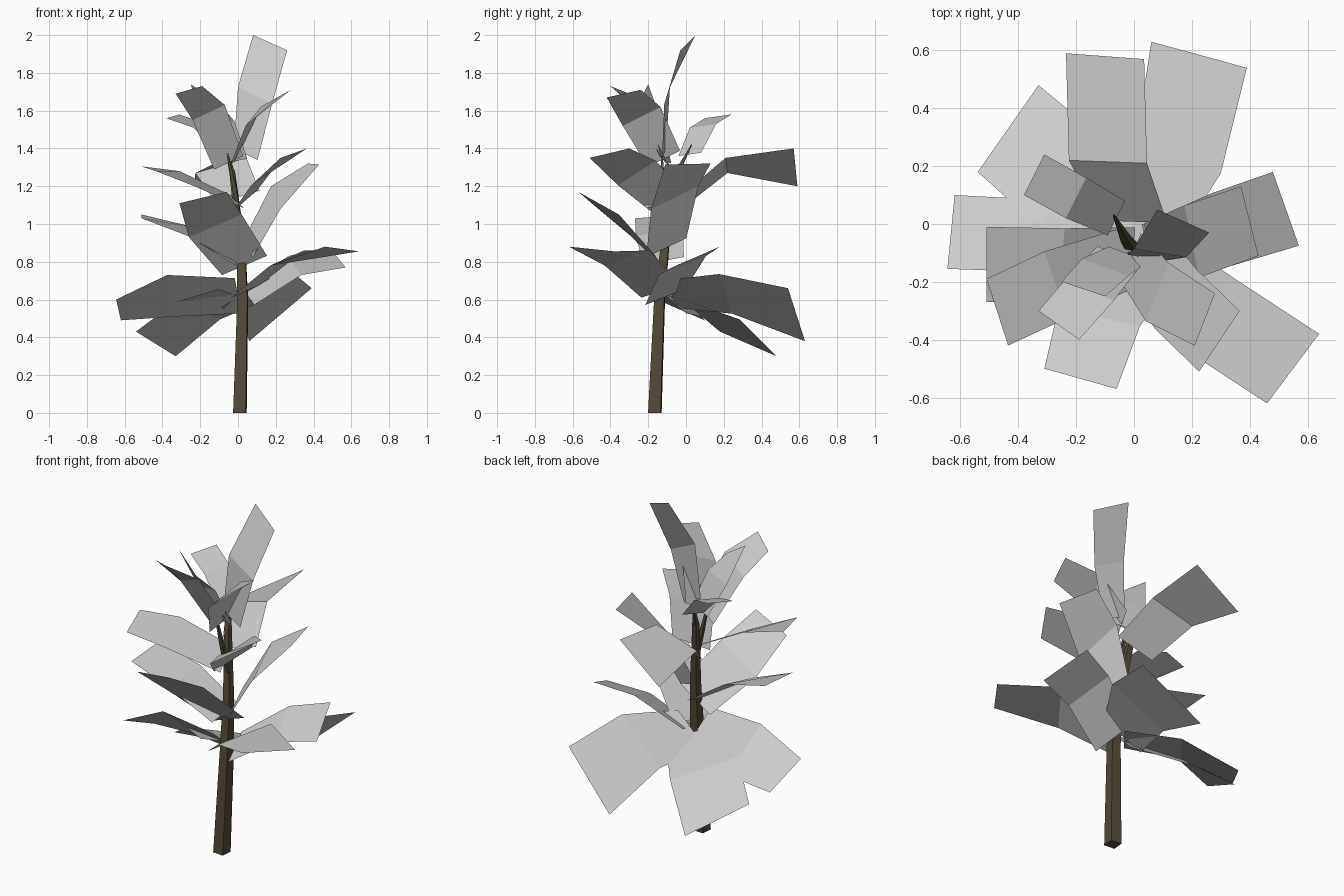
import bpy, math
from mathutils import Vector as V

bark = bpy.data.materials.new("bark")
bark.diffuse_color = (0.09, 0.07, 0.04, 1)


def make(name, verts, faces, mat=None):
    me = bpy.data.meshes.new(name)
    me.from_pydata([tuple(v) for v in verts], [], faces)
    me.update()
    if mat:
        me.materials.append(mat)
    ob = bpy.data.objects.new(name, me)
    bpy.context.collection.objects.link(ob)
    return ob


def stem(name, path):
    """Four-sided tapered tube through (x, y, z, radius) rings."""
    verts, faces = [], []
    for x, y, z, r in path:
        for k in range(4):
            a = math.radians(40 + 90 * k)
            verts.append((x + r * math.cos(a), y + r * math.sin(a), z))
    for i in range(len(path) - 1):
        for k in range(4):
            n = (k + 1) % 4
            faces.append((4*i + k, 4*i + n, 4*i + 4 + n, 4*i + 4 + k))
    top = 4 * (len(path) - 1)
    faces += [(3, 2, 1, 0), (top, top + 1, top + 2, top + 3)]
    return make(name, verts, faces, bark)


def leaf(name, base, mid, tip_a, tip_b, across=None, taper=0.85):
    """Bent leaf card: narrow base, full-width middle, two tip corners.
    'across' is the width vector at the middle, where it twists."""
    a, b = V(tip_a), V(tip_b)
    half = (V(across) if across else b - a) / 2
    base, mid = V(base), V(mid)
    base += (base - mid).normalized() * 0.03   # root reaches into the stem
    verts = [base - half * taper, base + half * taper,
             mid - half, mid + half, a, b]
    return make(name, verts, [(0, 1, 3, 2), (2, 3, 5, 4)])


# Trunk and side branch
stem("trunk", [(0.01, -0.165, 0, 0.047), (0.025, -0.14, 0.6, 0.038),
               (0.015, -0.11, 0.9, 0.03), (-0.03, -0.05, 1.27, 0.02),
               (-0.07, 0.03, 1.42, 0.004)])
stem("side_branch", [(0.01, -0.09, 1.0, 0.018), (-0.02, -0.12, 1.2, 0.015),
                     (-0.06, -0.13, 1.39, 0.005)])

# Lowest ring of large leaves
leaf("low_leaf_back", (0.03, -0.05, 0.63), (0.15, 0.21, 0.63),
     (0.06, 0.63, 0.38), (0.39, 0.54, 0.66), (0.30, -0.07, 0.21), 0.7)
leaf("low_leaf_back_left", (-0.02, -0.06, 0.61), (-0.215, 0.14, 0.54),
     (-0.54, 0.18, 0.43), (-0.33, 0.48, 0.30), (0.24, 0.29, -0.09))
leaf("low_leaf_left", (-0.03, -0.10, 0.62), (-0.355, -0.04, 0.62),
     (-0.645, -0.155, 0.60), (-0.62, 0.10, 0.49), (0.04, 0.25, -0.22))
leaf("low_leaf_front_right", (0.06, -0.15, 0.66), (0.26, -0.31, 0.82),
     (0.46, -0.62, 0.88), (0.64, -0.38, 0.855), (0.18, 0.24, 0.08))
leaf("low_leaf_right", (0.08, -0.10, 0.63), (0.30, -0.02, 0.78),
     (0.57, -0.075, 0.77), (0.48, 0.18, 0.88), (-0.07, 0.25, 0.10))

# Middle leaves
leaf("mid_leaf_front", (0.02, -0.15, 0.80), (-0.12, -0.32, 0.99),
     (-0.31, -0.50, 1.11), (-0.06, -0.57, 1.17), (0.28, -0.07, 0.12))
leaf("mid_leaf_left", (-0.03, -0.12, 0.82), (-0.25, -0.14, 0.96),
     (-0.51, -0.01, 1.05), (-0.51, -0.27, 1.03), (-0.02, -0.25, -0.05))
leaf("mid_leaf_right", (0.07, -0.10, 0.90), (0.20, -0.06, 1.14),
     (0.43, -0.11, 1.315), (0.37, 0.13, 1.32), (-0.05, 0.25, 0.12))
leaf("mid_leaf_front_left", (-0.03, -0.12, 1.13), (-0.27, -0.21, 1.24),
     (-0.51, -0.19, 1.305), (-0.435, -0.42, 1.28), (0.08, -0.23, -0.08))
leaf("mid_leaf_front_right", (0.05, -0.12, 1.14), (0.145, -0.26, 1.27),
     (0.225, -0.51, 1.35), (0.365, -0.30, 1.40), (0.15, 0.20, 0.13))
leaf("mid_leaf_back", (-0.01, 0.03, 1.16), (-0.09, 0.215, 1.31),
     (-0.235, 0.59, 1.20), (0.035, 0.57, 1.40), (0.27, -0.01, 0.08))

# Crown leaves
leaf("crown_leaf_back_left", (-0.08, 0.03, 1.39), (-0.20, 0.09, 1.52),
     (-0.38, 0.10, 1.56), (-0.31, 0.24, 1.58))
leaf("crown_leaf_front_left", (-0.06, -0.12, 1.35), (-0.155, -0.23, 1.59),
     (-0.33, -0.30, 1.69), (-0.19, -0.40, 1.73), (0.17, -0.07, 0.08), 0.9)
leaf("crown_leaf_front_right", (0.0, -0.13, 1.37), (0.08, -0.235, 1.57),
     (0.21, -0.42, 1.67), (0.28, -0.24, 1.71), (0.08, 0.20, 0.10))
leaf("crown_leaf_left", (-0.03, -0.11, 1.36), (-0.10, -0.15, 1.53),
     (-0.25, -0.20, 1.74), (-0.10, -0.25, 1.64), (0.16, -0.06, 0.03))
leaf("crown_leaf_top", (0.045, -0.115, 1.40), (0.09, -0.10, 1.68),
     (0.08, 0.05, 2.0), (0.26, -0.03, 1.92), (0.18, -0.03, -0.09), 0.7)
